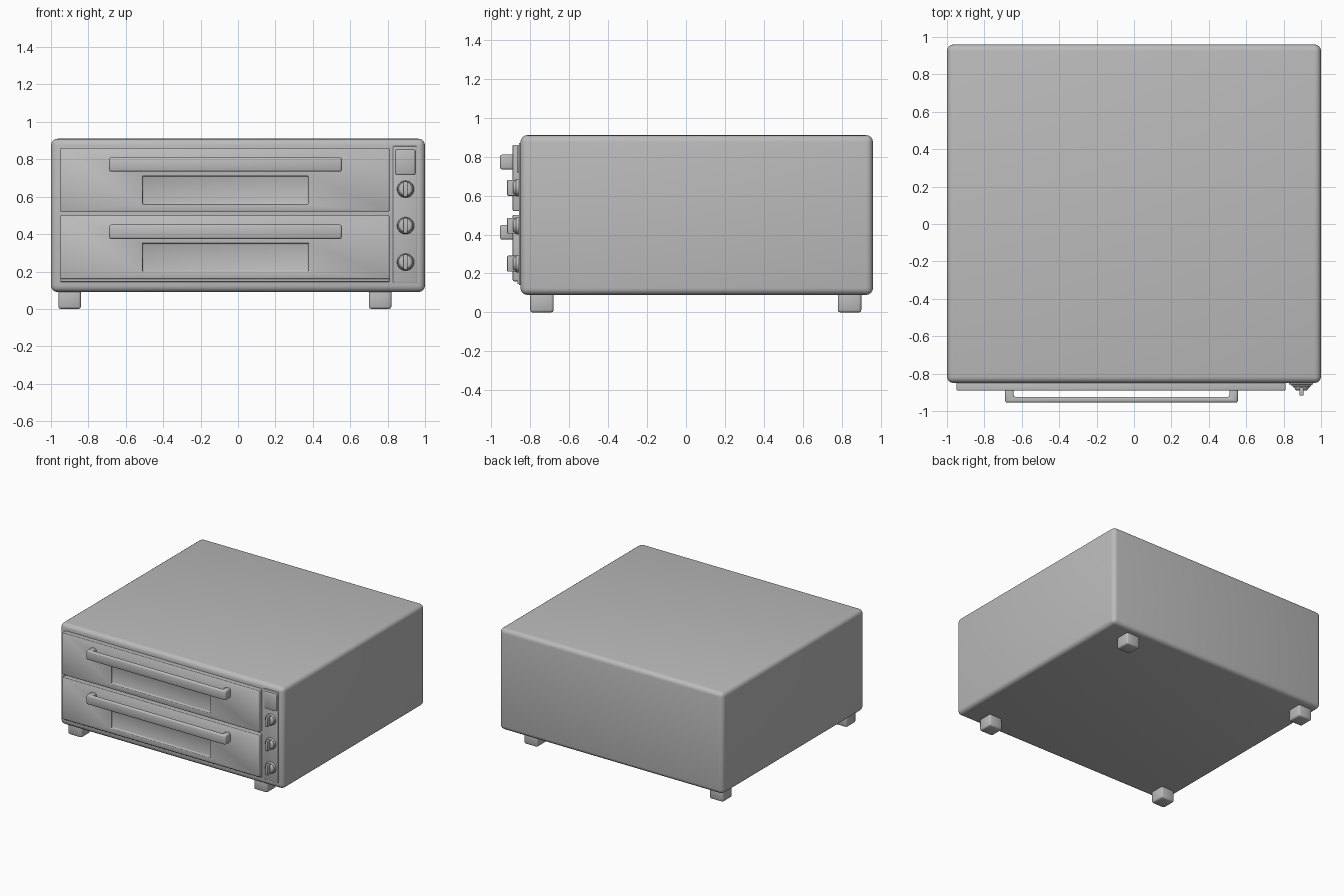
import bpy, bmesh, math
from mathutils import Matrix, Vector

cube = bpy.data.objects.get("Cube")
if cube:
    bpy.data.objects.remove(cube, do_unlink=True)

steel = bpy.data.materials.new("steel_grey")
steel.use_nodes = True
GREY = (0.5, 0.5, 0.5, 1)
steel.diffuse_color = GREY
steel.node_tree.nodes["Principled BSDF"].inputs["Base Color"].default_value = GREY


def finish(name, bm, bevel, segments=2):
    mesh = bpy.data.meshes.new(name)
    bmesh.ops.recalc_face_normals(bm, faces=bm.faces)
    bm.to_mesh(mesh)
    bm.free()
    mesh.materials.append(steel)
    ob = bpy.data.objects.new(name, mesh)
    bpy.context.collection.objects.link(ob)
    bpy.ops.object.select_all(action='DESELECT')
    ob.select_set(True)
    bpy.context.view_layer.objects.active = ob
    mod = ob.modifiers.new("rounded edges", 'BEVEL')
    mod.width, mod.segments = bevel, segments
    mod.limit_method, mod.angle_limit = 'ANGLE', math.radians(40)
    bpy.ops.object.modifier_apply(modifier=mod.name)
    bpy.ops.object.shade_smooth_by_angle(angle=math.radians(50))


def add_box(bm, x, y, z):
    size = Vector((x[1] - x[0], y[1] - y[0], z[1] - z[0]))
    mid = Vector((sum(x), sum(y), sum(z))) / 2
    bmesh.ops.create_cube(bm, size=1, matrix=Matrix.LocRotScale(mid, None, size))


def box(name, x, y, z, bevel, segments=2):
    bm = bmesh.new()
    add_box(bm, x, y, z)
    finish(name, bm, bevel, segments)


def door(name, z):
    # slab whose front is split around the window, then the window is pushed in
    bm = bmesh.new()
    add_box(bm, (-0.95, 0.81), (-0.89, -0.84), (z, z + 0.34))
    front = min(bm.faces, key=lambda f: f.calc_center_median().y)
    bmesh.ops.inset_region(bm, faces=[front], thickness=0.04)
    for v in front.verts:
        v.co.x = -0.51 if v.co.x < -0.07 else 0.375
        v.co.z = z + (0.04 if v.co.z < z + 0.17 else 0.19)
    pane = bmesh.ops.extrude_discrete_faces(bm, faces=[front])["faces"][0]
    bmesh.ops.translate(bm, verts=pane.verts, vec=(0, 0.02, 0))
    finish(name, bm, 0.006)


def handle(name, z):
    # flat U-shaped outline extruded upwards
    outer, inner, back, front, bar = 0.622, 0.577, -0.88, -0.955, -0.925
    outline = [(-outer, back), (-outer, front), (outer, front), (outer, back),
               (inner, back), (inner, bar), (-inner, bar), (-inner, back)]
    bm = bmesh.new()
    face = bm.faces.new([bm.verts.new((x - 0.067, y, z)) for x, y in outline])
    top = bmesh.ops.extrude_face_region(bm, geom=[face])["geom"]
    bmesh.ops.translate(bm, vec=(0, 0, 0.076),
                        verts=[g for g in top if isinstance(g, bmesh.types.BMVert)])
    finish(name, bm, 0.01)


def knob(name, z):
    # stepped round dial with an upright grip
    bm = bmesh.new()
    for r1, r2, y, depth in ((0.046, 0.043, -0.865, 0.02), (0.04, 0.03, -0.882, 0.015)):
        bmesh.ops.create_cone(bm, cap_ends=True, segments=32, radius1=r1, radius2=r2, depth=depth,
                              matrix=Matrix.Translation((0.896, y, z)) @ Matrix.Rotation(math.pi / 2, 4, 'X'))
    add_box(bm, (0.885, 0.907), (-0.918, -0.87), (z - 0.041, z + 0.041))
    finish(name, bm, 0.003)


# Cabinet
box("cabinet", (-1, 1), (-0.85, 0.96), (0.09, 0.91), 0.035, 4)

# Feet
for side, x in (("right", -0.96), ("left", 0.7)):
    for end, y in (("front", -0.8), ("back", 0.78)):
        box(f"{end}_{side}_foot", (x, x + 0.12), (y, y + 0.12), (0, 0.11), 0.012)

# Doors with handles
for level, z in (("lower", 0.16), ("upper", 0.52)):
    door(level + "_door", z)
    handle(level + "_handle", z + 0.214)
box("door_sill", (-0.95, 0.81), (-0.865, -0.84), (0.145, 0.17), 0.004)

# Control panel
box("control_panel", (0.828, 0.958), (-0.858, -0.84), (0.14, 0.87), 0.004)
box("display", (0.842, 0.948), (-0.868, -0.85), (0.718, 0.852), 0.006)
for i, z in enumerate((0.25, 0.445, 0.64)):
    knob(f"control_knob_{i + 1}", z)
